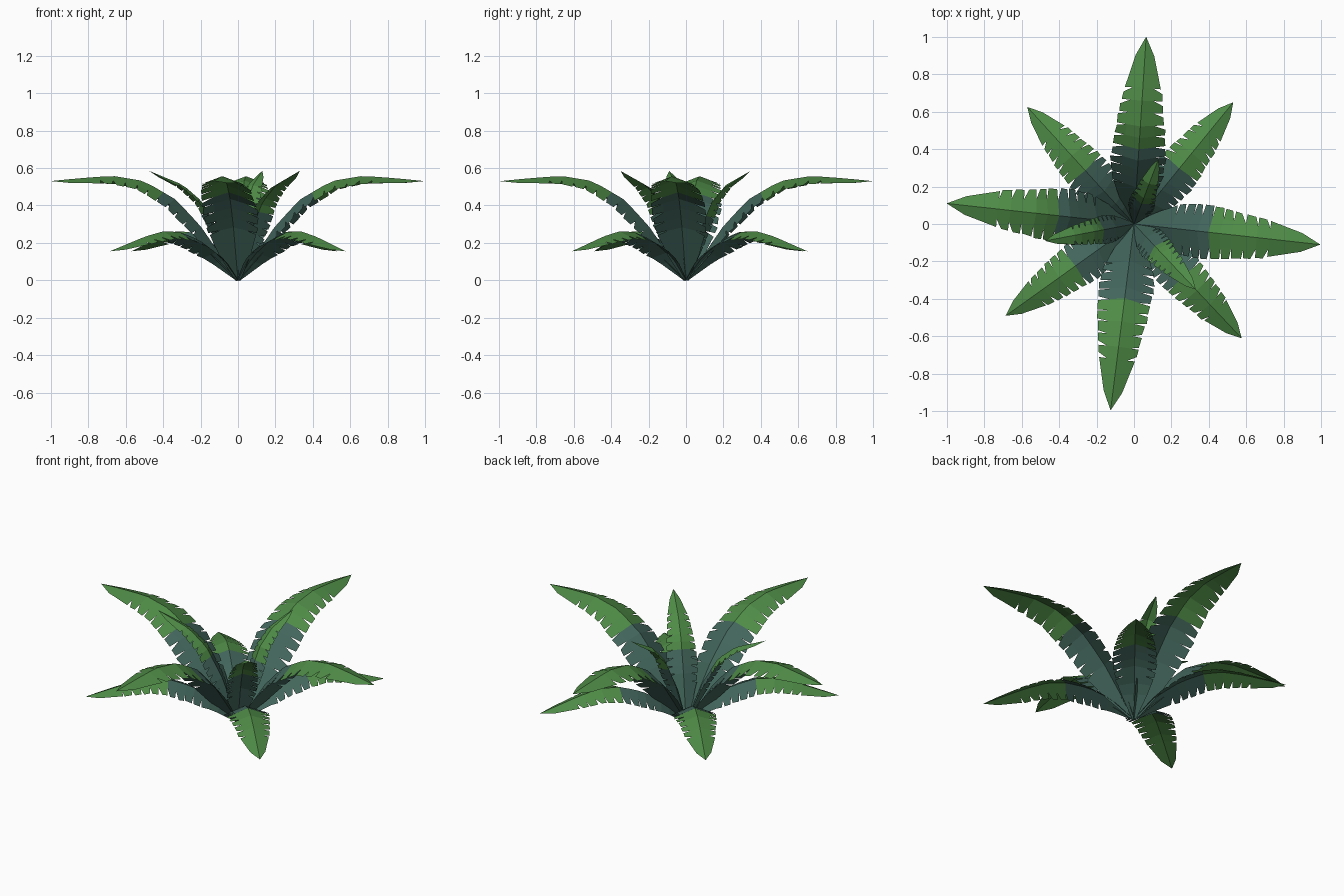
import bpy, bmesh, math, random
from mathutils import Vector

if "Cube" in bpy.data.objects:
    bpy.data.objects.remove(bpy.data.objects["Cube"])

random.seed(4)


def material(name, rgb):
    m = bpy.data.materials.new(name)
    m.diffuse_color = (*rgb, 1)
    m.use_nodes = True
    m.node_tree.nodes["Principled BSDF"].inputs["Base Color"].default_value = m.diffuse_color
    return m


TEAL = material("dark_teal_stem", (0.056, 0.135, 0.108))
GREEN = material("leaf_green", (0.078, 0.26, 0.062))

# half width of a full-size frond against the fraction of its length
WIDTH = [(0, 0.012), (0.15, 0.085), (0.29, 0.135), (0.41, 0.148),
         (0.55, 0.136), (0.76, 0.103), (0.92, 0.05), (1, 0)]
# rib profiles: (distance outwards as fraction of reach, height)
UPPER = [(0, 0), (0.2, 0.29), (0.33, 0.43), (0.5, 0.53), (0.67, 0.558), (0.85, 0.545), (1, 0.53)]
LOWER = [(0, 0), (0.14, 0.13), (0.3, 0.215), (0.45, 0.258), (0.58, 0.262), (0.72, 0.235), (1, 0.155)]
INNER = [(0, 0), (0.2, 0.25), (0.4, 0.42), (0.62, 0.51), (1, 0.585)]


def lerp_table(table, t):
    for (a, va), (b, vb) in zip(table, table[1:]):
        if t <= b:
            return va + (vb - va) * (t - a) / (b - a)
    return table[-1][1]


def frond(name, tip, profile, scale):
    """A ridged sheet with a torn edge, running from the origin to the tip."""
    reach = math.hypot(*tip)
    out = Vector((tip[0] / reach, tip[1] / reach, 0))
    side = Vector((-out.y, out.x, 0))
    pts = [out * (d * reach) + Vector((0, 0, z)) for d, z in profile]
    lengths = [0]
    for a, b in zip(pts, pts[1:]):
        lengths.append(lengths[-1] + (b - a).length)
    table = [(l / lengths[-1], p) for l, p in zip(lengths, pts)]

    def at(t, u):
        t = min(max(t, 0), 1)
        p = lerp_table(table, t)
        tangent = (lerp_table(table, min(t + 0.05, 1)) - lerp_table(table, max(t - 0.05, 0))).normalized()
        up = tangent.cross(side)
        half = lerp_table(WIDTH, t) * scale
        return p + side * (half * u) - up * (0.38 * half * abs(u))

    bm = bmesh.new()

    def face(coords, t, sign):
        if sign < 0:
            coords = coords[::-1]
        f = bm.faces.new([bm.verts.new(c) for c in coords])
        f.material_index = 0 if t < 0.5 else 1

    torn = [0.22 + 0.056 * k for k in range(11)]
    stations = [0, 0.08, 0.15] + torn + [0.85, 0.92, 1]
    for sign in (1, -1):
        for a, b in zip(stations, stations[1:]):
            mid = (a + b) / 2
            k = 0.58 * sign
            # inner strip along the rib
            if b == 1:
                face([at(a, 0), at(1, 0), at(a, k)], mid, sign)
                face([at(a, k), at(1, 0), at(a, sign)], mid, sign)
                continue
            face([at(a, 0), at(b, 0), at(b, k), at(a, k)], mid, sign)
            # outer strip, with wedge-shaped tears between the barbs
            gap, edge = 0, sign
            if 0.22 <= mid <= 0.78:
                gap = random.uniform(0.008, 0.024)
                edge = sign * random.uniform(0.97, 1.05)
            face([at(a, k), at(b, k), at(b - gap, edge), at(a, sign)], mid, sign)
    bmesh.ops.remove_doubles(bm, verts=bm.verts, dist=0.0005)
    mesh = bpy.data.meshes.new(name)
    bm.to_mesh(mesh)
    bm.free()
    mesh.materials.append(TEAL)
    mesh.materials.append(GREEN)
    bpy.context.collection.objects.link(bpy.data.objects.new(name, mesh))


# four long arching fronds
for i, tip in enumerate([(0.065, 1.0), (0.995, -0.11), (-0.125, -0.995), (-1.0, 0.11)]):
    frond(f"long_frond_{i + 1}", tip, UPPER, 1.0)
# four low drooping fronds
for i, tip in enumerate([(-0.57, 0.625), (0.53, 0.65), (0.575, -0.61), (-0.685, -0.49)]):
    frond(f"low_frond_{i + 1}", tip, LOWER, 0.83)
# three short upright fronds in the middle
for i, (tip, s) in enumerate([((0.13, 0.345), 0.48), ((-0.475, -0.09), 0.52), ((0.33, -0.35), 0.58)]):
    frond(f"inner_frond_{i + 1}", tip, INNER, s)
